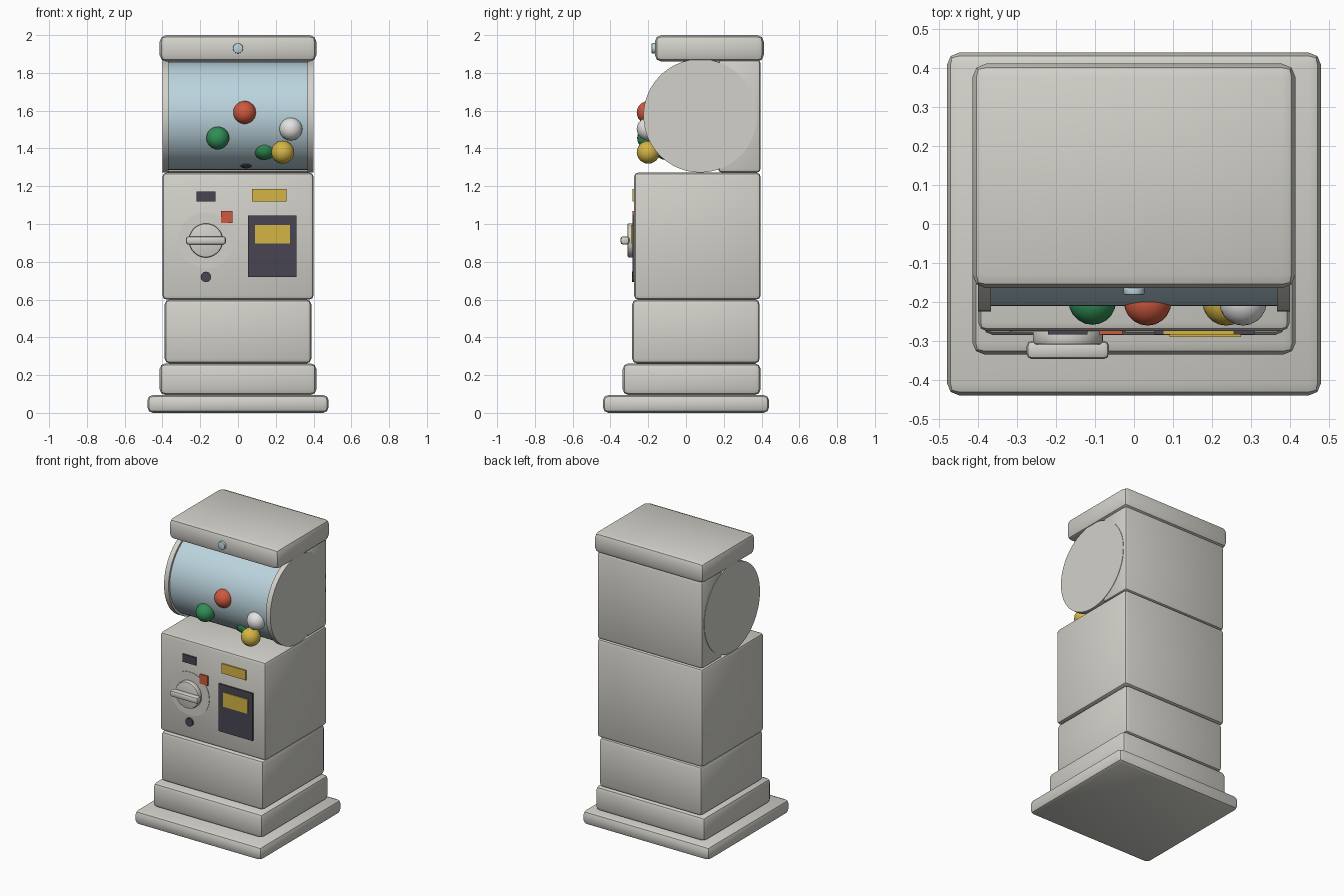
import bpy, math
from mathutils import Vector

if "Cube" in bpy.data.objects:
    bpy.data.objects.remove(bpy.data.objects["Cube"])


def material(name, r, g, b):
    m = bpy.data.materials.new(name)
    m.diffuse_color = (r, g, b, 1)
    m.use_nodes = True
    m.node_tree.nodes["Principled BSDF"].inputs["Base Color"].default_value = m.diffuse_color
    return m


GREY = material("warm grey", 0.65, 0.64, 0.59)
BLUE = material("pale blue", 0.50, 0.66, 0.73)
DARK = material("dark slate", 0.065, 0.06, 0.085)
RED = material("red", 0.62, 0.10, 0.05)
GREEN = material("green", 0.03, 0.27, 0.09)
YELLOW = material("yellow", 0.66, 0.46, 0.06)
WHITE = material("white", 0.76, 0.76, 0.75)


def finish(name, mat, bevel=0, segments=2):
    ob = bpy.context.object
    ob.name = name
    ob.data.materials.append(mat)
    if bevel:
        mod = ob.modifiers.new("bevel", 'BEVEL')
        mod.width, mod.segments = bevel, segments
        mod.limit_method = 'ANGLE'
        bpy.ops.object.modifier_apply(modifier=mod.name)
    bpy.ops.object.shade_smooth_by_angle(angle=math.radians(40))
    return ob


def box(name, lo, hi, mat, bevel=0, segments=2):
    lo, hi = Vector(lo), Vector(hi)
    bpy.ops.mesh.primitive_cube_add(size=1, location=(lo + hi) / 2)
    bpy.context.object.scale = hi - lo
    bpy.ops.object.transform_apply(location=False, rotation=False, scale=True)
    return finish(name, mat, bevel, segments)


def cylinder(name, centre, radius, depth, axis, mat, bevel=0, sides=48):
    rot = (0, math.pi / 2, 0) if axis == 'X' else (math.pi / 2, 0, 0)
    bpy.ops.mesh.primitive_cylinder_add(vertices=sides, radius=radius, depth=depth,
                                        location=centre, rotation=rot)
    return finish(name, mat, bevel)


def plate(name, x0, x1, z0, z1, mat, front=-0.284):
    return box(name, (x0, front, z0), (x1, front + 0.0095, z1), mat)


# stacked cabinet sections
box("base_plate", (-0.48, -0.44, 0.0), (0.48, 0.44, 0.095), GREY, 0.03)
box("plinth", (-0.415, -0.335, 0.095), (0.415, 0.395, 0.262), GREY, 0.03)
box("lower_box", (-0.388, -0.285, 0.262), (0.388, 0.39, 0.6), GREY, 0.025)
box("main_body", (-0.4, -0.275, 0.6), (0.4, 0.395, 1.272), GREY, 0.022)
box("window_back_housing", (-0.398, 0.17, 1.272), (0.398, 0.395, 1.87), GREY, 0.02)
box("lid", (-0.415, -0.165, 1.86), (0.415, 0.412, 2.0), GREY, 0.035)
cylinder("lid_light", (0, -0.17, 1.93), 0.027, 0.024, 'Y', BLUE, 0.004, 20)

# drum window with end discs
CY, CZ = 0.075, 1.573
cylinder("window_drum", (0, CY, CZ), 0.286, 0.75, 'X', BLUE, 0, 64)
for side, sx in (("left", -1), ("right", 1)):
    cylinder(side + "_end_disc", (sx * 0.384, CY, CZ), 0.3, 0.034, 'X', GREY, 0, 64)

# capsule balls poking through the window
for name, pos, mat in (
    ("red_ball", (0.035, -0.2, 1.59), RED),
    ("green_ball", (-0.107, -0.198, 1.455), GREEN),
    ("white_ball", (0.28, -0.2, 1.503), WHITE),
    ("yellow_ball", (0.237, -0.2, 1.38), YELLOW),
    ("sunken_green_ball", (0.14, -0.107, 1.4), GREEN),
    ("sunken_dark_ball", (0.043, -0.01, 1.355), DARK),
):
    bpy.ops.mesh.primitive_ico_sphere_add(subdivisions=3, radius=0.061, location=pos)
    finish(name, mat)

# turning knob
KX, KZ = -0.17, 0.913
cylinder("dial_disc", (KX, -0.274, KZ), 0.148, 0.008, 'Y', GREY)
cylinder("dial_hub", (KX, -0.29, KZ), 0.09, 0.04, 'Y', GREY, 0.008)
box("dial_handle", (KX - 0.106, -0.347, KZ - 0.022), (KX + 0.106, -0.3, KZ + 0.022),
    GREY, 0.014)

# front panel details
plate("coin_slot", -0.221, -0.119, 1.12, 1.173, DARK)
plate("price_label", 0.075, 0.257, 1.12, 1.186, YELLOW)
plate("red_button", -0.09, -0.03, 1.005, 1.07, RED)
plate("prize_door", 0.053, 0.309, 0.72, 1.044, DARK)
plate("prize_door_label", 0.091, 0.275, 0.898, 0.996, YELLOW, -0.29)
cylinder("return_button", (KX, -0.28, 0.72), 0.028, 0.012, 'Y', DARK, 0, 12)
